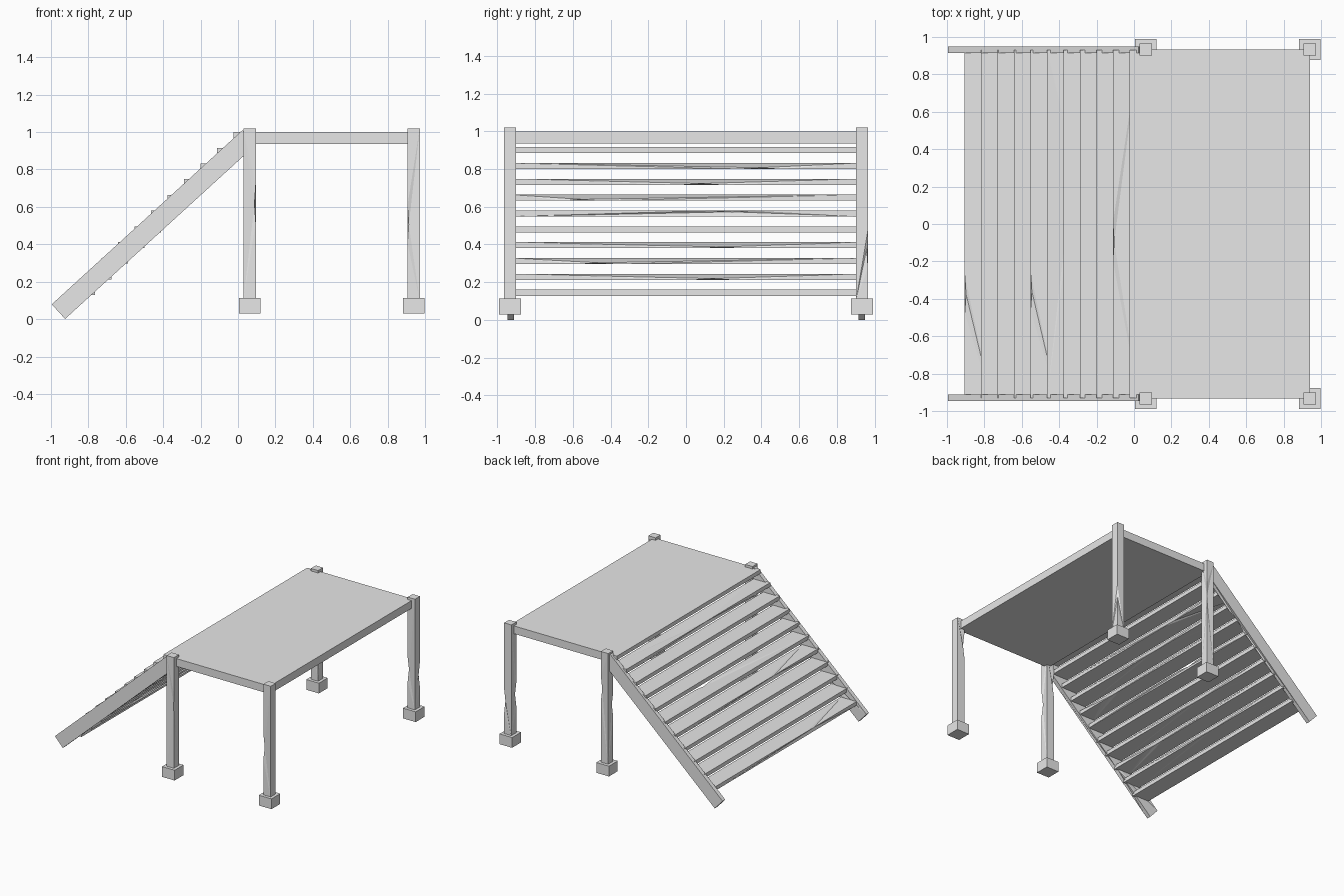
import bpy, bmesh, math, random
from mathutils import Matrix, Vector

random.seed(4)
if "Cube" in bpy.data.objects:
    bpy.data.objects.remove(bpy.data.objects["Cube"])

grey = bpy.data.materials.new("plain grey")
grey.use_nodes = True
colour = (0.8, 0.8, 0.8, 1)
grey.diffuse_color = colour
grey.node_tree.nodes["Principled BSDF"].inputs["Base Color"].default_value = colour


def chip(bm, edge, depth):
    """Nick an edge: split a short stretch and push its middle inward."""
    a, b = (v.co.copy() for v in edge.verts)
    inward = -sum((f.normal for f in edge.link_faces), Vector()).normalized()
    middle = random.uniform(0.2, 0.8)
    half = min(0.1 / (b - a).length, 0.15)
    cuts = bmesh.ops.subdivide_edges(bm, edges=[edge], cuts=3)["geom_inner"]
    points = [v for v in cuts if isinstance(v, bmesh.types.BMVert)]
    points.sort(key=lambda v: (v.co - a).length)
    for v, t in zip(points, (middle - half, middle, middle + half)):
        v.co = a.lerp(b, t)
    points[1].co += inward * depth


def beam(name, centre, size, angle=0, chips=0):
    """Sharp-edged box, optionally tilted about y, with a few worn long edges."""
    bm = bmesh.new()
    bmesh.ops.create_cube(bm, size=1)
    bmesh.ops.scale(bm, vec=size, verts=bm.verts)
    bm.normal_update()
    longest = max(size)
    edges = [e for e in bm.edges if e.calc_length() > longest * 0.99]
    for edge in random.sample(edges, min(chips, len(edges))):
        chip(bm, edge, 0.01)
    bmesh.ops.triangulate(bm, faces=[f for f in bm.faces if len(f.verts) > 4])
    bm.transform(Matrix.Translation(centre) @ Matrix.Rotation(angle, 4, "Y"))
    mesh = bpy.data.meshes.new(name)
    bm.to_mesh(mesh)
    bm.free()
    mesh.materials.append(grey)
    obj = bpy.data.objects.new(name, mesh)
    bpy.context.collection.objects.link(obj)
    return obj


# Platform slab
beam("platform", (0.5, 0, 0.968), (0.88, 1.865, 0.064))

# Four posts on square footings
for side, y in (("front", -0.933), ("back", 0.933)):
    for end, x in (("inner", 0.062), ("outer", 0.939)):
        beam(f"{side}_{end}_post", (x, y, 0.56), (0.066, 0.064, 0.92), chips=2)
        beam(f"{side}_{end}_footing", (x, y, 0.072), (0.114, 0.114, 0.084))

# Sloping stair stringers
slope = math.radians(42.4)
length = 1.38
mid_x = -0.96 + math.cos(slope) * length / 2
mid_z = 0.04 + math.sin(slope) * length / 2
for side, y in (("front", -0.929), ("back", 0.931)):
    beam(f"{side}_stringer", (mid_x, y, mid_z), (length, 0.034, 0.106), -slope, chips=1)

# Stair treads, the last one meeting the platform
for i in range(11):
    left = -0.905 + 0.088 * i
    right = min(left + 0.14, 0.06)
    beam(f"tread_{i + 1}", ((left + right) / 2, 0, 0.144 + 0.084 * i),
         (right - left, 1.86, 0.032), chips=1)
